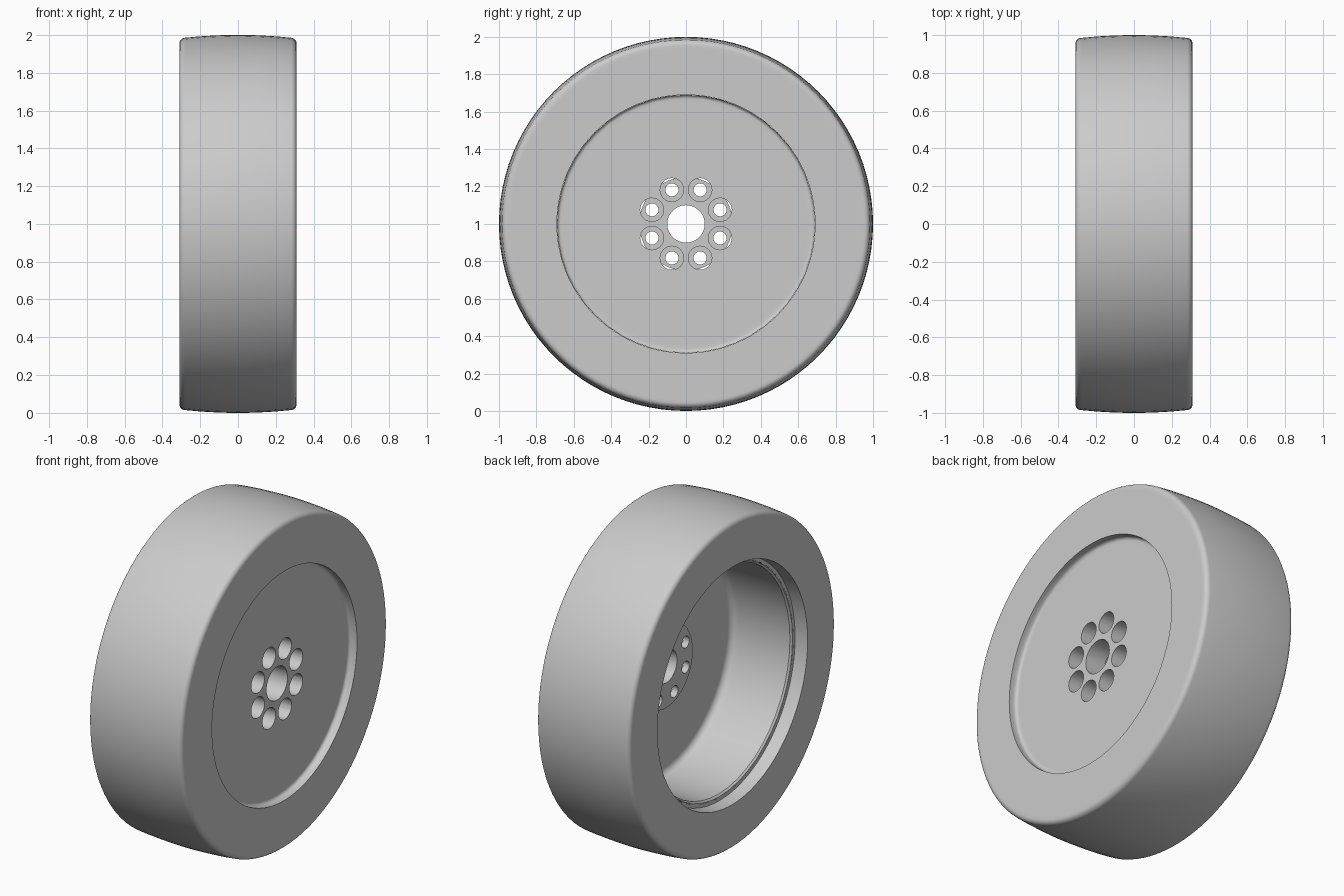
import bpy, bmesh, math
from mathutils import Matrix

cube = bpy.data.objects.get("Cube")
if cube:
    bpy.data.objects.remove(cube, do_unlink=True)

grey = bpy.data.materials.new("plain_grey")
grey.use_nodes = True
GREY = (0.6, 0.6, 0.6, 1)
grey.diffuse_color = GREY
grey.node_tree.nodes["Principled BSDF"].inputs["Base Color"].default_value = GREY


def arc(cx, cr, rad, start, end, steps=6):
    """Profile points (x, radius) along a circular fillet, angles in degrees."""
    angles = [math.radians(start + (end - start) * i / steps) for i in range(steps + 1)]
    return [(cx + rad * math.cos(a), cr + rad * math.sin(a)) for a in angles]


def lathe(bm, profile, segments, y=0.0, z=1.0):
    """Spin a closed (x, radius) profile round an axis parallel to x."""
    rings = []
    for i in range(segments):
        a = 2 * math.pi * i / segments
        rings.append([bm.verts.new((x, y + r * math.cos(a), z + r * math.sin(a)))
                      for x, r in profile])
    n = len(profile)
    for i in range(segments):
        a, b = rings[i], rings[(i + 1) % segments]
        for j in range(n):
            k = (j + 1) % n
            bm.faces.new((a[j], a[k], b[k], b[j]))


def finish(name, bm):
    bmesh.ops.recalc_face_normals(bm, faces=bm.faces)
    mesh = bpy.data.meshes.new(name)
    bm.to_mesh(mesh)
    bm.free()
    mesh.materials.append(grey)
    ob = bpy.data.objects.new(name, mesh)
    bpy.context.collection.objects.link(ob)
    return ob


def smooth(ob):
    bpy.ops.object.select_all(action='DESELECT')
    ob.select_set(True)
    bpy.context.view_layer.objects.active = ob
    bpy.ops.object.shade_smooth_by_angle(angle=math.radians(35))


# Tyre: crowned tread, rounded shoulders, flat sidewalls, seat for the rim
half, edge, corner = 0.31, 0.985, 0.03
shoulder = half - corner
crown = [(shoulder * t / 5, 1 - (1 - edge) * (t / 5) ** 2) for t in range(4, -5, -1)]
tyre_profile = ([(half, 0.69), (half, 0.94)]
                + arc(shoulder, edge - corner, corner, 0, 90)
                + crown
                + arc(-shoulder, edge - corner, corner, 90, 180)
                + [(-half, 0.94), (-half, 0.715), (-0.23, 0.71), (-0.23, 0.69)])
bm = bmesh.new()
lathe(bm, tyre_profile, 96)
smooth(finish("tyre", bm))

# Rim: recessed outer disc, hub boss on the inside, open barrel
rim_profile = ([(0.29, 0.69)]
               + arc(0.28, 0.67, 0.02, 90, 180)[1:]
               + [(0.26, 0.65), (0.26, 0.1), (0.13, 0.1), (0.13, 0.25), (0.17, 0.25), (0.17, 0.62)]
               + arc(0.13, 0.635, 0.04, 0, 90)
               + [(0.10, 0.675), (-0.22, 0.675), (-0.23, 0.685), (-0.23, 0.69)])
bm = bmesh.new()
lathe(bm, rim_profile, 48)
rim = finish("rim", bm)

# Bolt holes: wide counterbore outside, narrow through hole inside
bm = bmesh.new()
for i in range(8):
    a = math.radians(22.5 + 45 * i)
    y, z = 0.197 * math.cos(a), 1 + 0.197 * math.sin(a)
    for x0, x1, r in ((0.17, 0.4, 0.063), (0.05, 0.2, 0.035)):
        bmesh.ops.create_cone(bm, cap_ends=True, segments=24, radius1=r, radius2=r, depth=x1 - x0,
                              matrix=Matrix.Translation(((x0 + x1) / 2, y, z))
                              @ Matrix.Rotation(math.pi / 2, 4, 'Y'))
cutter = finish("bolt_hole_cutter", bm)
cutter.hide_render = True
cut = rim.modifiers.new("bolt_holes", 'BOOLEAN')
cut.object = cutter
cut.operation = 'DIFFERENCE'
cut.solver = 'EXACT'
cut.use_self = True
bpy.context.view_layer.objects.active = rim
bpy.ops.object.modifier_apply(modifier=cut.name)
bpy.data.objects.remove(cutter, do_unlink=True)
smooth(rim)
